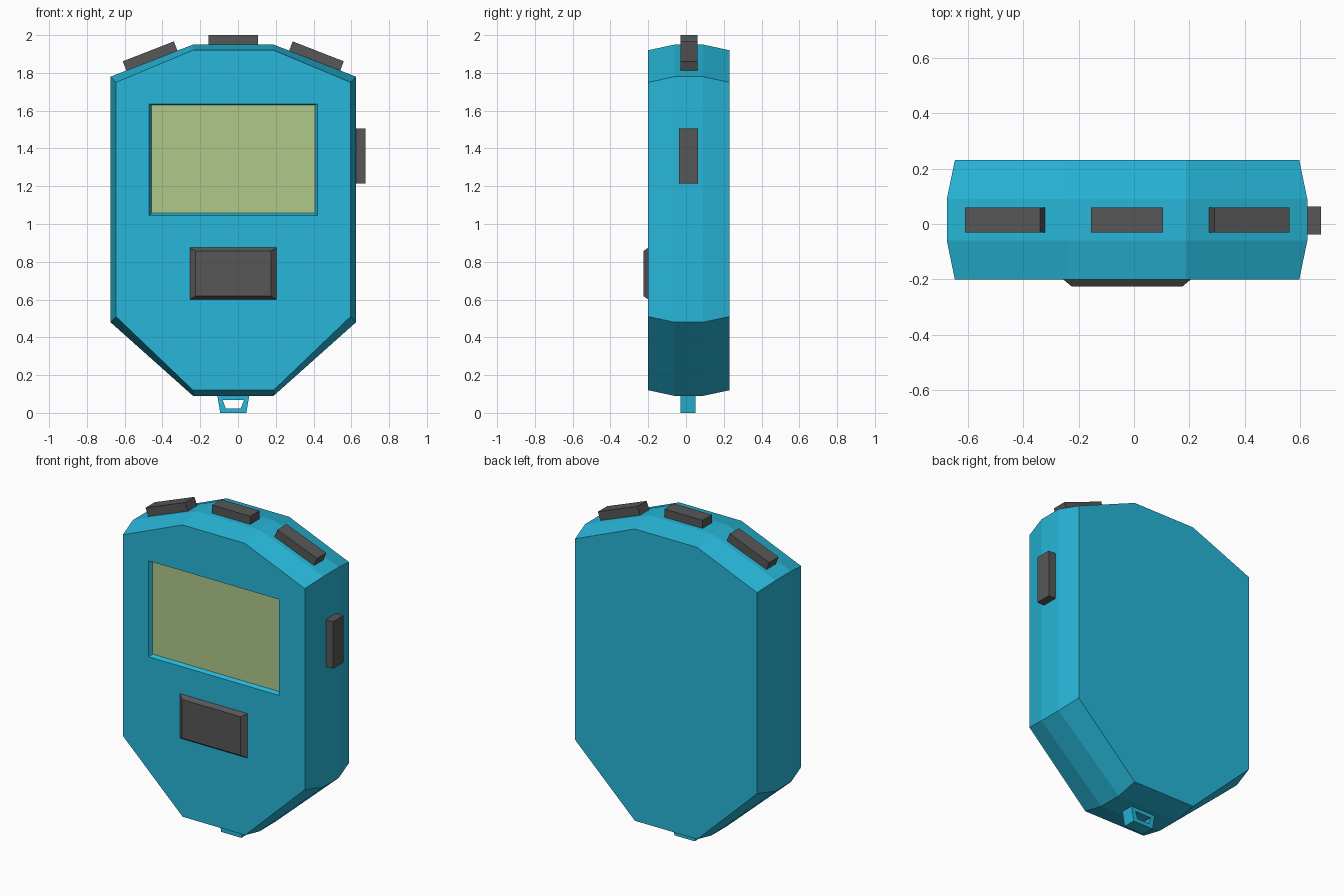
import bpy, bmesh
from math import atan2
from mathutils import Matrix

if "Cube" in bpy.data.objects:
    bpy.data.objects.remove(bpy.data.objects["Cube"])

CX = -0.025   # the case's own mirror line


def material(name, rgb):
    m = bpy.data.materials.new(name)
    m.diffuse_color = (*rgb, 1)
    m.use_nodes = True
    m.node_tree.nodes["Principled BSDF"].inputs["Base Color"].default_value = m.diffuse_color
    return m


blue = material("blue_plastic", (0.02, 0.47, 0.69))
dark = material("dark_rubber", (0.095, 0.095, 0.095))
green = material("display_green", (0.43, 0.58, 0.25))


def loft(name, rings, mat, wrap=False):
    """Skin (y, [(x, z), ...]) rings; cap the ends or wrap back to the start."""
    bm = bmesh.new()
    loops = [[bm.verts.new((x, y, z)) for x, z in pts] for y, pts in rings]
    pairs = list(zip(loops, loops[1:]))
    if wrap:
        pairs.append((loops[-1], loops[0]))
    else:
        bm.faces.new(loops[0])
        bm.faces.new(loops[-1])
    for a, b in pairs:
        for i in range(len(a)):
            j = (i + 1) % len(a)
            bm.faces.new((a[i], a[j], b[j], b[i]))
    bmesh.ops.recalc_face_normals(bm, faces=bm.faces)
    me = bpy.data.meshes.new(name)
    bm.to_mesh(me)
    bm.free()
    me.materials.append(mat)
    ob = bpy.data.objects.new(name, me)
    bpy.context.collection.objects.link(ob)
    return ob


def mirrored(right):
    """Close a right-hand half profile by mirroring it about the case centre."""
    return [(CX + x, z) for x, z in right] + [(CX - x, z) for x, z in reversed(right)]


def rect(hw, z0, z1):
    return mirrored([(hw, z0), (hw, z1)])


def box(name, centre, size, mat, angle=0):
    bm = bmesh.new()
    bmesh.ops.create_cube(bm, size=1)
    bmesh.ops.transform(bm, verts=bm.verts, matrix=Matrix.Translation(centre)
                        @ Matrix.Rotation(angle, 4, 'Y') @ Matrix.Diagonal((*size, 1)))
    me = bpy.data.meshes.new(name)
    bm.to_mesh(me)
    bm.free()
    me.materials.append(mat)
    ob = bpy.data.objects.new(name, me)
    bpy.context.collection.objects.link(ob)
    return ob


# Case: eight-sided outline with a bevelled front and back
wide = mirrored([(0.213, 0.09), (0.65, 0.48), (0.65, 1.78), (0.213, 1.95)])
narrow = mirrored([(0.213, 0.12), (0.621, 0.51), (0.621, 1.75), (0.213, 1.92)])
case = loft("case", [(-0.2, narrow), (-0.06, wide), (0.09, wide), (0.23, narrow)], blue)

# Tapered recess for the display
cutter = loft("recess_cutter", [(-0.22, rect(0.458, 1.033, 1.643)),
                                (-0.179, rect(0.432, 1.057, 1.629))], blue)
cutter.hide_render = True
cut = case.modifiers.new("recess", 'BOOLEAN')
cut.operation = 'DIFFERENCE'
cut.solver = 'EXACT'
cut.object = cutter
bpy.context.view_layer.objects.active = case
bpy.ops.object.modifier_apply(modifier="recess")
bpy.data.objects.remove(cutter)

# Display panel on the recess floor
loft("display", [(-0.18, rect(0.432, 1.057, 1.629)), (-0.17, rect(0.432, 1.057, 1.629))], green)

# Front button with bevelled rim
loft("front_button", [(-0.225, rect(0.2, 0.618, 0.857)), (-0.2, rect(0.23, 0.6, 0.875)),
                      (-0.195, rect(0.23, 0.6, 0.875))], dark)

# Three top buttons, the outer two lying on the sloping shoulders
box("top_button_middle", (CX, 0.015, 1.97), (0.26, 0.09, 0.06), dark)
slope = atan2(0.17, 0.437)
for side, label in ((-1, "left"), (1, "right")):
    box("top_button_" + label, (CX + side * 0.439, 0.015, 1.886),
        (0.29, 0.09, 0.06), dark, side * slope)

# Side button on the right only
box("side_button", (0.645, 0.013, 1.36), (0.06, 0.1, 0.29), dark)

# Lanyard loop under the case
outer = mirrored([(0.069, 0.0), (0.085, 0.095)])
hole = mirrored([(0.04, 0.024), (0.056, 0.067)])
loft("lanyard_loop", [(-0.03, outer), (0.05, outer), (0.05, hole), (-0.03, hole)], blue, wrap=True)
